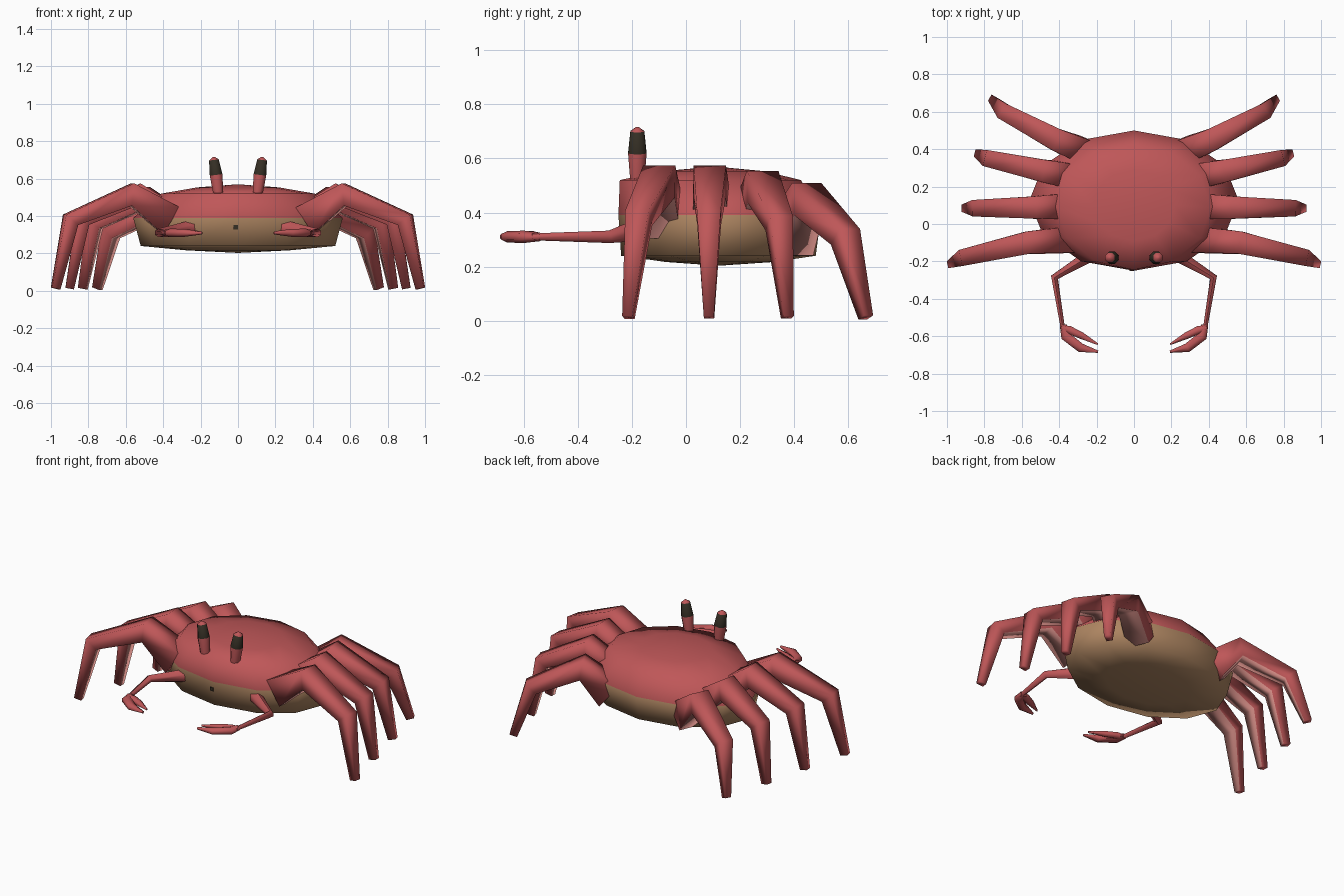
import bpy, bmesh, math
from mathutils import Vector

if "Cube" in bpy.data.objects:
    bpy.data.objects.remove(bpy.data.objects["Cube"])


def material(name, rgb):
    m = bpy.data.materials.new(name)
    m.diffuse_color = (*rgb, 1)
    m.use_nodes = True
    m.node_tree.nodes["Principled BSDF"].inputs["Base Color"].default_value = m.diffuse_color
    return m


RED = material("shell red", (0.52, 0.095, 0.098))
TAN = material("belly tan", (0.42, 0.235, 0.12))
DARK = material("eye dark", (0.035, 0.028, 0.018))
PINK = material("underside pink", (0.72, 0.29, 0.26))
Z = Vector((0, 0, 1))


def finish(bm, name, mats, angle=50):
    bmesh.ops.recalc_face_normals(bm, faces=bm.faces)
    me = bpy.data.meshes.new(name)
    bm.to_mesh(me)
    bm.free()
    for m in mats:
        me.materials.append(m)
    ob = bpy.data.objects.new(name, me)
    bpy.context.collection.objects.link(ob)
    bpy.ops.object.select_all(action='DESELECT')
    ob.select_set(True)
    bpy.context.view_layer.objects.active = ob
    bpy.ops.object.shade_smooth_by_angle(angle=math.radians(angle))
    return ob


def tube(name, path, s=1, n=6, mats=(RED,), rule=None, angle=65):
    """Tapered tube; path rows are x, y, z, half width, in-plane half thickness."""
    pts = [Vector((s * p[0], p[1], p[2])) for p in path]
    whole = pts[-1] - pts[0]
    grow = 1 / math.cos(math.pi / n) if n == 4 else 1
    bm = bmesh.new()
    rings = []
    for i, p in enumerate(pts):
        a = (p - pts[i - 1]).normalized() if i else Vector()
        b = (pts[i + 1] - p).normalized() if i < len(pts) - 1 else Vector()
        t = (a + b).normalized()
        side = (t if abs(t.z) < 0.7 else whole).cross(Z).normalized()
        up = side.cross(t).normalized()
        ring = []
        for k in range(n):
            w = 2 * math.pi * (k + 0.5) / n
            ring.append(bm.verts.new(p + side * math.cos(w) * path[i][3] * grow
                                     + up * math.sin(w) * path[i][4] * grow))
        rings.append(ring)
    for i in range(len(rings) - 1):
        for k in range(n):
            j = (k + 1) % n
            f = bm.faces.new((rings[i][k], rings[i][j], rings[i + 1][j], rings[i + 1][k]))
            if rule:
                f.material_index = rule(i, k)
    bm.faces.new(rings[0])
    bm.faces.new(rings[-1])
    return finish(bm, name, mats, angle)


# Body: stacked twelve-sided ellipses, red above the widest line and tan below
bm = bmesh.new()
profile = [(0.217, 0.28, 0.125, 0.20), (0.24, 0.52, 0.12, 0.36), (0.39, 0.56, 0.125, 0.375),
           (0.52, 0.41, 0.09, 0.335), (0.553, 0.22, 0.10, 0.19)]
rings = [[bm.verts.new((rx * math.cos(k * math.pi / 6), cy + ry * math.sin(k * math.pi / 6), z))
          for k in range(12)] for z, rx, cy, ry in profile]
bottom, top = bm.verts.new((0, 0.12, 0.203)), bm.verts.new((0, 0.11, 0.57))
for k in range(12):
    j = (k + 1) % 12
    for lo, hi in zip(rings, rings[1:]):
        bm.faces.new((lo[k], lo[j], hi[j], hi[k]))
    bm.faces.new((bottom, rings[0][j], rings[0][k]))
    bm.faces.new((top, rings[-1][k], rings[-1][j]))
for f in bm.faces:
    f.material_index = 1 if f.calc_center_median().z < 0.39 else 0
finish(bm, "body", [RED, TAN], 120)

# Mouth: tiny dark plate on the front
bm = bmesh.new()
bmesh.ops.create_cube(bm, size=1)
for v in bm.verts:
    v.co = Vector((v.co.x * 0.022 - 0.012, v.co.y * 0.008 - 0.246, v.co.z * 0.022 + 0.34))
finish(bm, "mouth", [DARK])

# Walking legs: root, knee, ankle, foot for each pair, front to back
LEGS = {
    "front_leg": [(0.36, -0.085, 0.375), (0.57, -0.10, 0.515), (0.895, -0.175, 0.38), (0.975, -0.213, 0.012)],
    "front_middle_leg": [(0.36, 0.095, 0.375), (0.53, 0.088, 0.515), (0.83, 0.085, 0.38), (0.90, 0.085, 0.012)],
    "rear_middle_leg": [(0.34, 0.255, 0.36), (0.49, 0.285, 0.495), (0.765, 0.345, 0.36), (0.83, 0.375, 0.012)],
    "rear_leg": [(0.26, 0.385, 0.305), (0.415, 0.45, 0.45), (0.68, 0.59, 0.31), (0.752, 0.665, 0.012)],
}
RADII = [(0.07, 0.085), (0.06, 0.06), (0.044, 0.043), (0.019, 0.023)]

for s, label in ((1, "right"), (-1, "left")):
    for name, pts in LEGS.items():
        # square section with a pale inner face
        tube(f"{label}_{name}", [p + r for p, r in zip(pts, RADII)], s, 4,
             (RED, PINK), lambda i, k: int(k == 2), 100)

    # Eye stalk with dark band and red tip
    tube(f"{label}_eye",
         [(0.103, -0.18, 0.50, 0.027, 0.027), (0.117, -0.18, 0.62, 0.037, 0.037),
          (0.129, -0.18, 0.70, 0.028, 0.028), (0.131, -0.18, 0.716, 0.006, 0.006)],
         s, 8, (RED, DARK), lambda i, k: int(i == 1))

    # Claw arm
    tube(f"{label}_claw_arm",
         [(0.22, -0.16, 0.34, 0.04, 0.045), (0.425, -0.285, 0.31, 0.023, 0.023),
          (0.38, -0.56, 0.31, 0.013, 0.013)], s)

    # Pincer fingers
    tube(f"{label}_outer_finger",
         [(0.378, -0.54, 0.31, 0.022, 0.016), (0.365, -0.60, 0.31, 0.031, 0.023),
          (0.285, -0.662, 0.31, 0.028, 0.021), (0.192, -0.683, 0.31, 0.007, 0.008)], s)
    tube(f"{label}_inner_finger",
         [(0.39, -0.555, 0.312, 0.018, 0.016), (0.345, -0.567, 0.312, 0.025, 0.02),
          (0.28, -0.597, 0.312, 0.021, 0.018), (0.193, -0.643, 0.312, 0.005, 0.006)], s)
